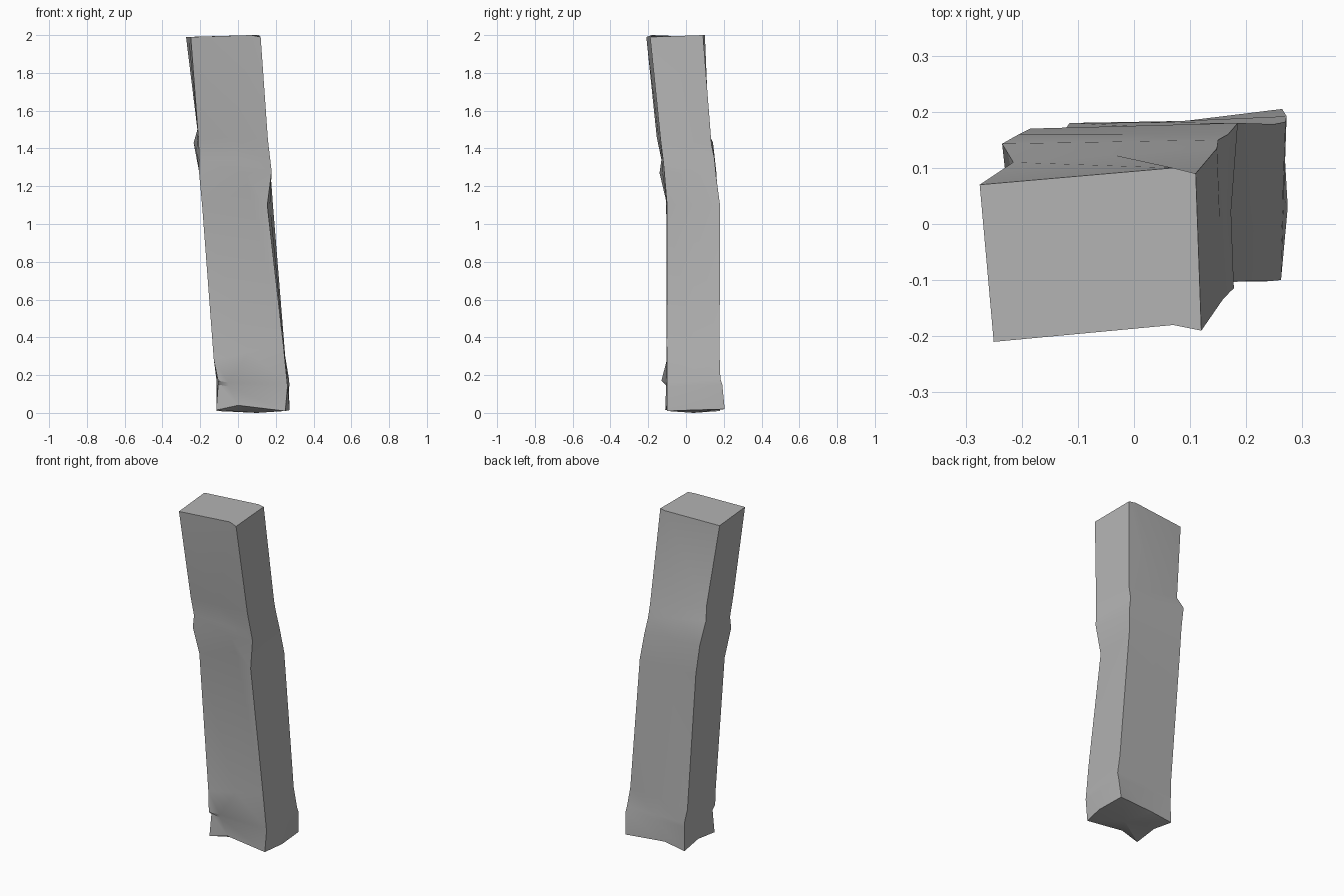
import bpy
import bmesh
from mathutils import Vector

default_cube = bpy.data.objects.get("Cube")
if default_cube:
    bpy.data.objects.remove(default_cube, do_unlink=True)


def make_material(name, colour):
    material = bpy.data.materials.new(name)
    material.use_nodes = True
    material.diffuse_color = colour
    material.node_tree.nodes["Principled BSDF"].inputs["Base Color"].default_value = colour
    return material


# Cross-sections from top to bottom: front right, front left, back left, back right
SECTIONS = [
    [(-.25, -.21, 1.99), (.12, -.19, 1.99), (.11, .09, 2), (-.275, .07, 1.99)],
    [(-.21, -.155, 1.46), (.158, -.135, 1.45), (.148, .135, 1.42), (-.215, .11, 1.5)],
    [(-.205, -.13, 1.34), (.172, -.12, 1.33), (.15, .15, 1.35), (-.235, .143, 1.43)],
    [(-.206, -.14, 1.27), (.178, -.115, 1.28), (.168, .16, 1.25), (-.205, .16, 1.28)],
    [(-.19, -.1, 1.1), (.155, -.1, 1.1), (.185, .18, 1.1), (-.185, .17, 1.1)],
    [(-.128, -.102, .28), (.24, -.102, .36), (.25, .178, .3), (-.125, .165, .26)],
    [(-.105, -.13, .17), (.26, -.1, .16), (.27, .182, .18), (-.115, .18, .18)],
    [(-.105, -.105, .15), (.262, -.1, .14), (.272, .192, .15), (-.113, .175, .15)],
    [(-.115, -.11, .015), (.25, -.1, .01), (.264, .205, .02), (-.115, .18, .01)],
]

# Points along the sides that break the straight edges, keyed by section and side
SIDE_POINTS = {
    (0, 0): (.07, -.18, 2), (0, 2): (.07, .1, 2),
    (3, 0): (.04, -.125, 1.27), (4, 0): (.06, -.105, 1.18),
    (6, 0): (-.05, -.105, .16), (7, 0): (-.05, -.1, .14),
    (8, 0): (0, -.1, .04), (8, 1): (.274, .03, .015),
    (8, 2): (.02, .175, .03), (8, 3): (-.11, .04, .03),
}


def section_points(index):
    corners = [Vector(point) for point in SECTIONS[index]]
    points = []
    for side, corner in enumerate(corners):
        middle = (corner + corners[(side + 1) % len(corners)]) / 2
        points += [corner, Vector(SIDE_POINTS.get((index, side), middle))]
    return points


# Leaning, dented post lofted through the sections
bm = bmesh.new()
rings = [[bm.verts.new(point) for point in section_points(i)] for i in range(len(SECTIONS))]
for upper, lower in zip(rings, rings[1:]):
    for i in range(len(upper)):
        j = (i + 1) % len(upper)
        bm.faces.new((upper[i], lower[i], lower[j], upper[j]))
bm.faces.new(rings[0])

# Broken underside fans out from its lowest point
lowest = bm.verts.new((.1, .04, 0))
bottom = rings[-1]
for i in range(len(bottom)):
    bm.faces.new((bottom[(i + 1) % len(bottom)], bottom[i], lowest))

bmesh.ops.recalc_face_normals(bm, faces=bm.faces[:])
mesh = bpy.data.meshes.new("post")
bm.to_mesh(mesh)
bm.free()
mesh.materials.append(make_material("plain grey", (.45, .45, .45, 1)))

post = bpy.data.objects.new("post", mesh)
bpy.context.collection.objects.link(post)
bpy.ops.object.select_all(action="DESELECT")
post.select_set(True)
bpy.context.view_layer.objects.active = post
bpy.ops.object.shade_smooth_by_angle(angle=.6)
